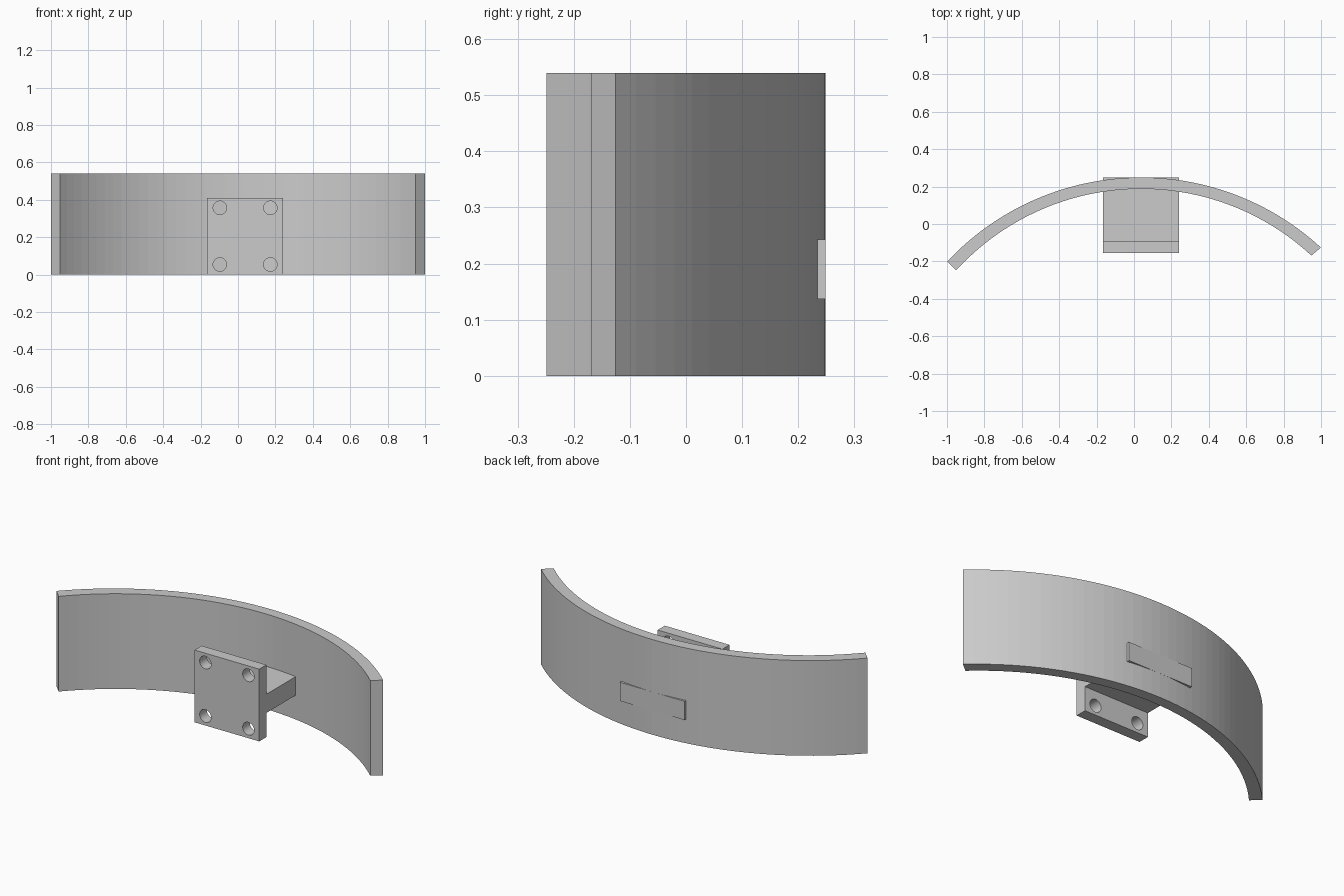
import bpy
import bmesh
from math import atan2, cos, sin, pi
from mathutils import Matrix, Vector

cube = bpy.data.objects.get("Cube")
if cube:
    bpy.data.objects.remove(cube, do_unlink=True)

grey = bpy.data.materials.new("plain_grey")
grey.use_nodes = True
grey.diffuse_color = (0.6, 0.6, 0.6, 1)
grey.node_tree.nodes["Principled BSDF"].inputs["Base Color"].default_value = grey.diffuse_color


def arc(centre, radius, start, end, steps):
    """Points on a circle between two angles, end included."""
    angles = [start + (end - start) * i / steps for i in range(steps + 1)]
    return [(centre[0] + radius * cos(a), centre[1] + radius * sin(a)) for a in angles]


def arc_between(centre, radius, first, last, steps):
    """Arc whose ends point towards two given corners."""
    start, end = [atan2(p[1] - centre[1], p[0] - centre[0]) for p in (first, last)]
    return arc(centre, radius, start, end, steps)


def rectangle(x0, x1, y0, y1):
    return [(x0, y0), (x1, y0), (x1, y1), (x0, y1)]


def extruded(name, loops, depth, matrix):
    """Fill closed loops (inner ones become holes) and extrude about the middle."""
    curve = bpy.data.curves.new(name + "_profile", "CURVE")
    curve.dimensions = "2D"
    curve.fill_mode = "BOTH"
    curve.extrude = depth / 2
    for points in loops:
        spline = curve.splines.new("POLY")
        spline.points.add(len(points) - 1)
        spline.use_cyclic_u = True
        spline.use_smooth = False
        for point, (x, y) in zip(spline.points, points):
            point.co = (x, y, 0, 1)
    helper = bpy.data.objects.new(name + "_profile", curve)
    mesh = bpy.data.meshes.new_from_object(helper)
    bpy.data.objects.remove(helper)
    bpy.data.curves.remove(curve)

    bm = bmesh.new()
    bm.from_mesh(mesh)
    bmesh.ops.remove_doubles(bm, verts=bm.verts, dist=1e-5)
    bmesh.ops.transform(bm, matrix=matrix, verts=bm.verts)
    bmesh.ops.recalc_face_normals(bm, faces=bm.faces)
    for face in bm.faces:
        face.smooth = False
        face.material_index = 0
    bm.to_mesh(mesh)
    bm.free()
    mesh.name = name
    mesh.materials.clear()
    mesh.materials.append(grey)
    obj = bpy.data.objects.new(name, mesh)
    bpy.context.collection.objects.link(obj)
    return obj


def raised(z):
    return Matrix.Translation(Vector((0, 0, z)))


# Curved band, longer on its right side
height = 0.54
mid_x = 0.038
outer = arc_between((mid_x, -1.171), 1.42, (-1, -0.2), (1, -0.125), 40)
inner = arc_between((mid_x, -1.152), 1.34, (0.949, -0.168), (-0.951, -0.249), 40)
extruded("curved_band", [outer + inner], height, raised(height / 2))

# Mounting plate with four through holes
left, right = mid_x - 0.203, mid_x + 0.203
holes = [arc((mid_x + dx, z), 0.036, 0, 2 * pi, 32)[:-1]
         for dx in (-0.135, 0.135) for z in (0.054, 0.357)]
upright = Matrix.Translation(Vector((0, -0.122, 0))) @ Matrix.Rotation(pi / 2, 4, "X")
extruded("mounting_plate", [rectangle(left, right, 0, 0.41)] + holes, 0.064, upright)

# Horizontal web passing through the band
extruded("web", [rectangle(left, right, -0.091, 0.249)], 0.106, raised(0.19))
